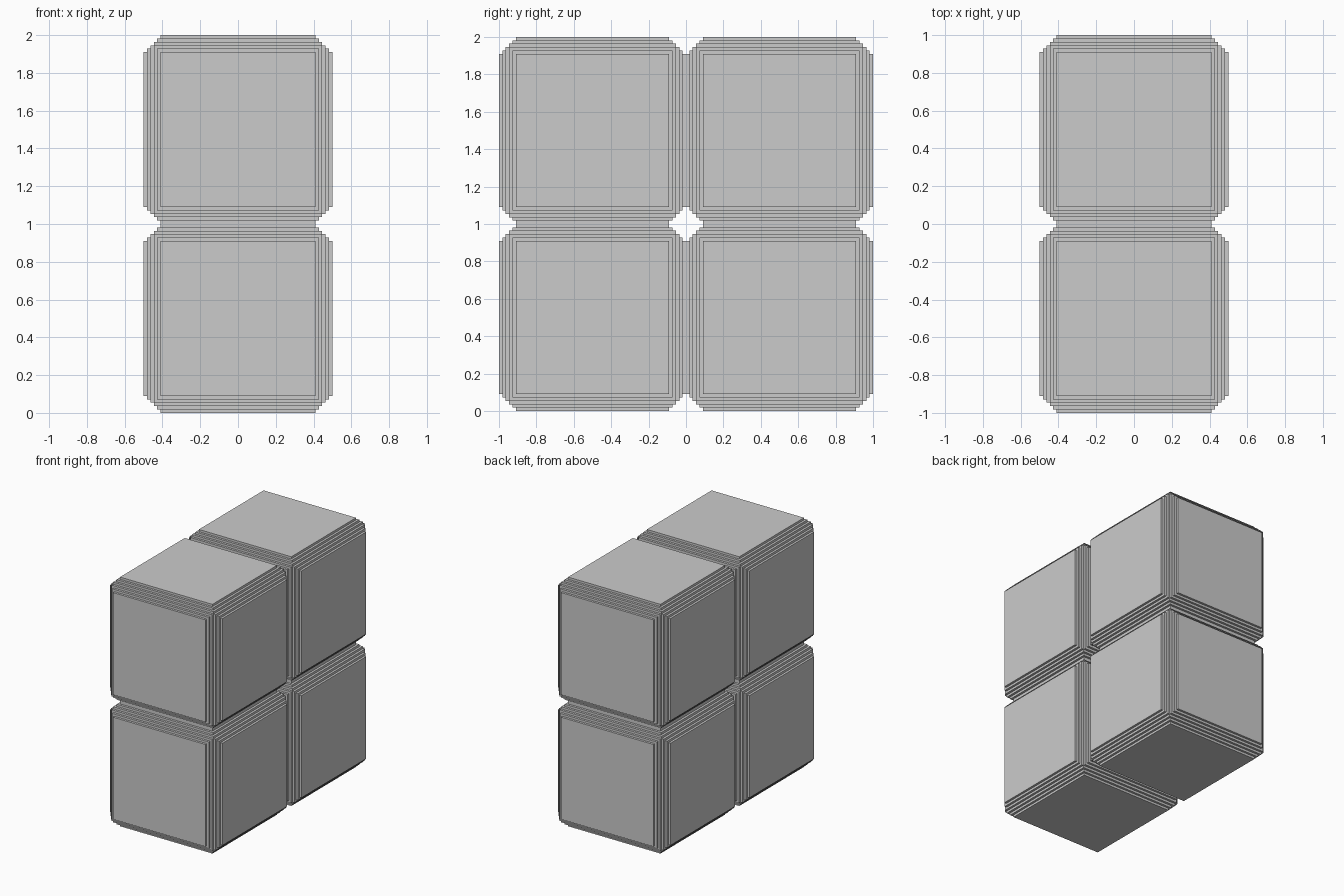
import bpy, bmesh, math
from itertools import product

if "Cube" in bpy.data.objects:
    bpy.data.objects.remove(bpy.data.objects["Cube"])

STEPS = 5        # stair steps along every edge
BEVEL = 0.09     # total width of the stepped edge

# Grid planes along one axis of a unit cube: fine steps, one wide span, fine steps
low = [-0.5 + BEVEL * i / STEPS for i in range(STEPS + 1)]
planes = low + [-v for v in reversed(low)]
N = len(planes) - 1


def solid(cell):
    """A cell is kept when it lies inside the staircase of all three edge directions."""
    if min(cell) < 0 or max(cell) >= N:
        return False
    depth = sorted(min(i, N - 1 - i) for i in cell)
    return depth[0] + depth[1] >= STEPS


def stepped_cube_mesh():
    bm = bmesh.new()
    verts = {}

    def vert(idx):
        if idx not in verts:
            verts[idx] = bm.verts.new([planes[i] for i in idx])
        return verts[idx]

    # Skin every boundary between a solid and an empty cell
    for cell in product(range(N), repeat=3):
        if not solid(cell):
            continue
        for axis, side in product(range(3), (0, 1)):
            neighbour = list(cell)
            neighbour[axis] += 1 if side else -1
            if solid(neighbour):
                continue
            u, v = (axis + 1) % 3, (axis + 2) % 3
            ring = []
            for du, dv in ((0, 0), (1, 0), (1, 1), (0, 1)):
                p = list(cell)
                p[axis] += side
                p[u] += du
                p[v] += dv
                ring.append(vert(tuple(p)))
            bm.faces.new(ring if side else ring[::-1])

    # Merge coplanar faces into clean strips
    bmesh.ops.dissolve_limit(bm, angle_limit=math.radians(1),
                             verts=bm.verts[:], edges=bm.edges[:])
    mesh = bpy.data.meshes.new("stepped_cube")
    bm.to_mesh(mesh)
    bm.free()
    return mesh


# Two by two wall of cubes
mesh = stepped_cube_mesh()
for row, z in (("lower", 0.5), ("upper", 1.5)):
    for col, y in (("front", -0.5), ("back", 0.5)):
        cube = bpy.data.objects.new(f"{row}_{col}_block", mesh)
        cube.location = (0, y, z)
        bpy.context.collection.objects.link(cube)
